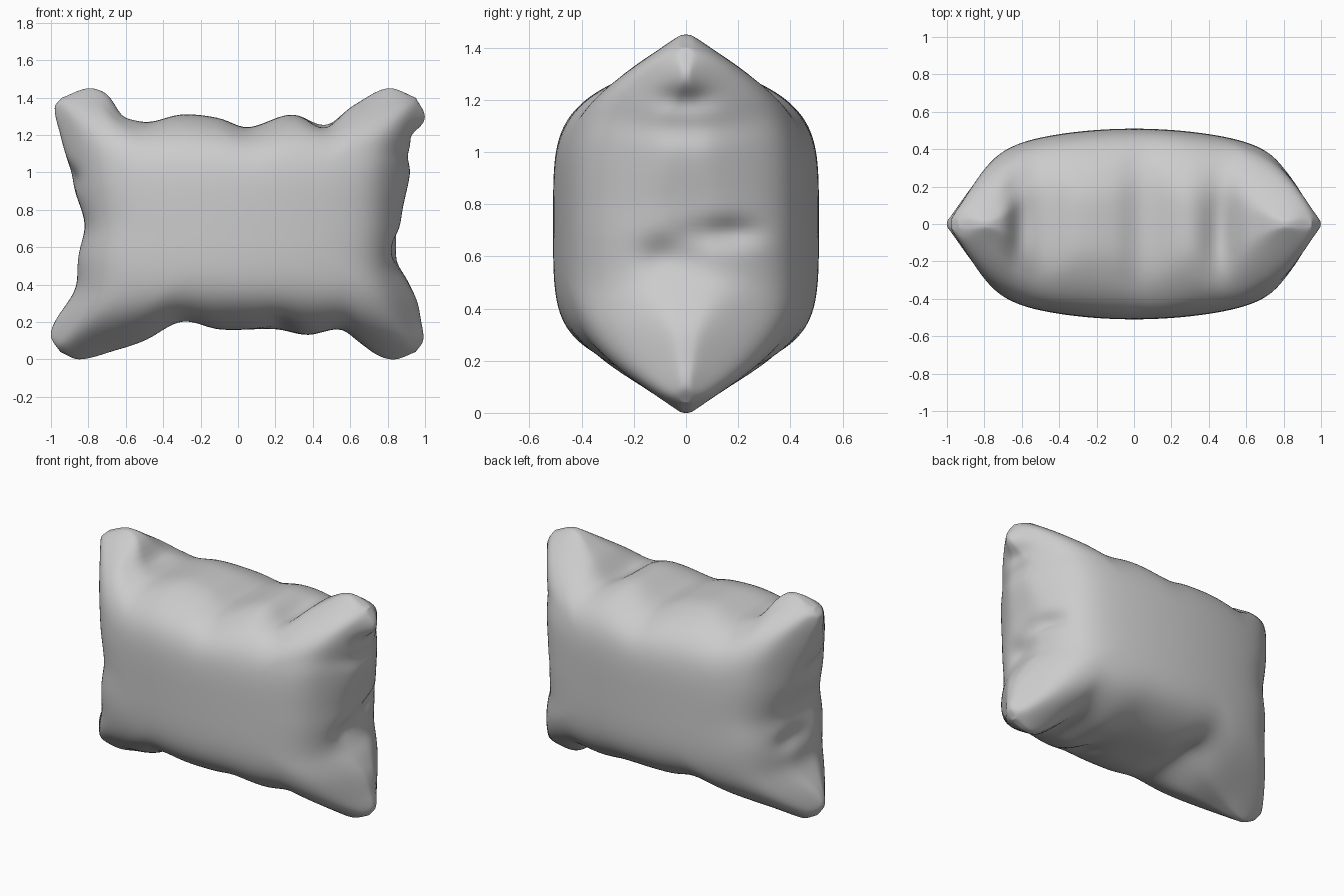
import bpy
import bmesh
from math import sin, pi, exp
from mathutils import Vector

default_cube = bpy.data.objects.get("Cube")
if default_cube:
    bpy.data.objects.remove(default_cube, do_unlink=True)

STEPS = 100         # grid cells along each side of a cloth panel
MID_HEIGHT = 0.725

# Seam lines: (distance along the edge, offset of the seam)
TOP = [(-.94, 1.4), (-.8, 1.45), (-.7, 1.42), (-.62, 1.34), (-.5, 1.27), (-.3, 1.31),
       (-.1, 1.29), (.05, 1.24), (.28, 1.31), (.48, 1.27), (.62, 1.36), (.8, 1.45), (.95, 1.4)]
BOTTOM = [(-.95, .04), (-.85, 0), (-.65, .05), (-.5, .1), (-.3, .2), (-.1, .16), (.2, .16),
          (.37, .13), (.55, .16), (.65, .09), (.75, .02), (.84, 0), (.95, .04)]
LEFT = [(.04, .95), (.1, .99), (.2, .98), (.33, .95), (.5, .85), (.7, .87), (.8, .88),
        (1, .92), (1.1, .91), (1.2, .97), (1.3, 1), (1.4, .95)]
RIGHT = [(.04, -.95), (.12, -1), (.2, -.98), (.38, -.87), (.55, -.86), (.72, -.82),
         (.92, -.88), (1.05, -.91), (1.2, -.95), (1.35, -.98), (1.4, -.94)]

# Folds in the gussets: (centre, spread, push)
FOLDS = [
    ((.86, .17, .69), (.1, .14, .05), (-.05, 0, 0)),
    ((.86, -.08, .6), (.1, .1, .07), (-.04, 0, 0)),
    ((.9, .05, .45), (.15, .18, .07), (.02, 0, 0)),
    ((.93, 0, 1.2), (.1, .1, .05), (-.05, 0, 0)),
    ((-.85, .1, .55), (.1, .13, .06), (.04, 0, 0)),
    ((-.88, -.08, .98), (.1, .12, .06), (.03, 0, 0)),
    ((-.62, 0, 1.3), (.06, .18, .1), (0, 0, -.05)),
    ((.45, -.05, 1.27), (.07, .2, .1), (0, 0, -.04)),
    ((.22, -.2, .17), (.08, .15, .1), (0, 0, .04)),
    ((-.3, .15, .18), (.08, .15, .1), (0, 0, .03)),
]


def along(points, f):
    """Smooth curve through the points, at fraction f of its length."""
    p = points[0][0] + (points[-1][0] - points[0][0]) * f
    last = len(points) - 1

    def slope(i):
        a, b = points[max(i - 1, 0)], points[min(i + 1, last)]
        return (b[1] - a[1]) / (b[0] - a[0])

    i = max(k for k in range(last) if points[k][0] <= p + 1e-6)
    (a, va), (b, vb) = points[i], points[i + 1]
    w, h = b - a, (p - a) / (b - a)
    blend = h * h * (3 - 2 * h)
    bend = w * h * (1 - h) * (slope(i) * (1 - h) - slope(i + 1) * h)
    return va + (vb - va) * blend + bend


def panel_depth(x, z):
    """Low dome that slopes off in straight lines toward the corners."""
    across, up = abs(x), abs(z - MID_HEIGHT)
    crown = .51 - .18 * across ** 2 - 1.2 * up ** 4
    end_slope = max(.03, .04 + 1.55 * (1 - across))
    rim_slope = max(.03, .05 + 1.6 * (MID_HEIGHT - up))
    return sum(d ** -7 for d in (crown, end_slope, rim_slope)) ** (-1 / 7)


def gusset(s, t):
    """Steep side wall that drops from the panel rim to the seam."""
    return max(0, (1 - abs(s) ** 8) * (1 - abs(t) ** 8)) ** .25


def fold(point):
    moved = point.copy()
    for centre, spread, push in FOLDS:
        d = sum(((p - c) / r) ** 2 for p, c, r in zip(point, centre, spread))
        moved += Vector(push) * exp(-d)
    return moved


# Two stuffed panels joined along the seam
bm = bmesh.new()
ticks = [sin(pi / 2 * (2 * i / STEPS - 1)) for i in range(STEPS + 1)]
edges = {name: [along(line, (k + 1) / 2) for k in ticks] for name, line in
         (("top", TOP), ("bottom", BOTTOM), ("left", LEFT), ("right", RIGHT))}

for side in (-1, 1):
    rows = []
    for j, t in enumerate(ticks):
        row = []
        for i, s in enumerate(ticks):
            x = edges["right"][j] + (edges["left"][j] - edges["right"][j]) * (s + 1) / 2
            z = edges["bottom"][i] + (edges["top"][i] - edges["bottom"][i]) * (t + 1) / 2
            y = side * panel_depth(x, z) * gusset(s, t)
            row.append(bm.verts.new(fold(Vector((x, y, z)))))
        rows.append(row)
    for low, high in zip(rows, rows[1:]):
        for i in range(STEPS):
            bm.faces.new((low[i], low[i + 1], high[i + 1], high[i]))
bmesh.ops.remove_doubles(bm, verts=bm.verts, dist=0.0004)
bmesh.ops.recalc_face_normals(bm, faces=bm.faces)
for face in bm.faces:
    face.smooth = True

mesh = bpy.data.meshes.new("pillow")
bm.to_mesh(mesh)
bm.free()
pillow = bpy.data.objects.new("pillow", mesh)
bpy.context.collection.objects.link(pillow)

# Soften the folds
soften = pillow.modifiers.new("soften", 'SMOOTH')
soften.factor = 0.5
soften.iterations = 4

# Plain grey cloth
grey = (0.6, 0.6, 0.6, 1)
cloth = bpy.data.materials.new("grey cloth")
cloth.use_nodes = True
cloth.diffuse_color = grey
cloth.node_tree.nodes["Principled BSDF"].inputs["Base Color"].default_value = grey
mesh.materials.append(cloth)
